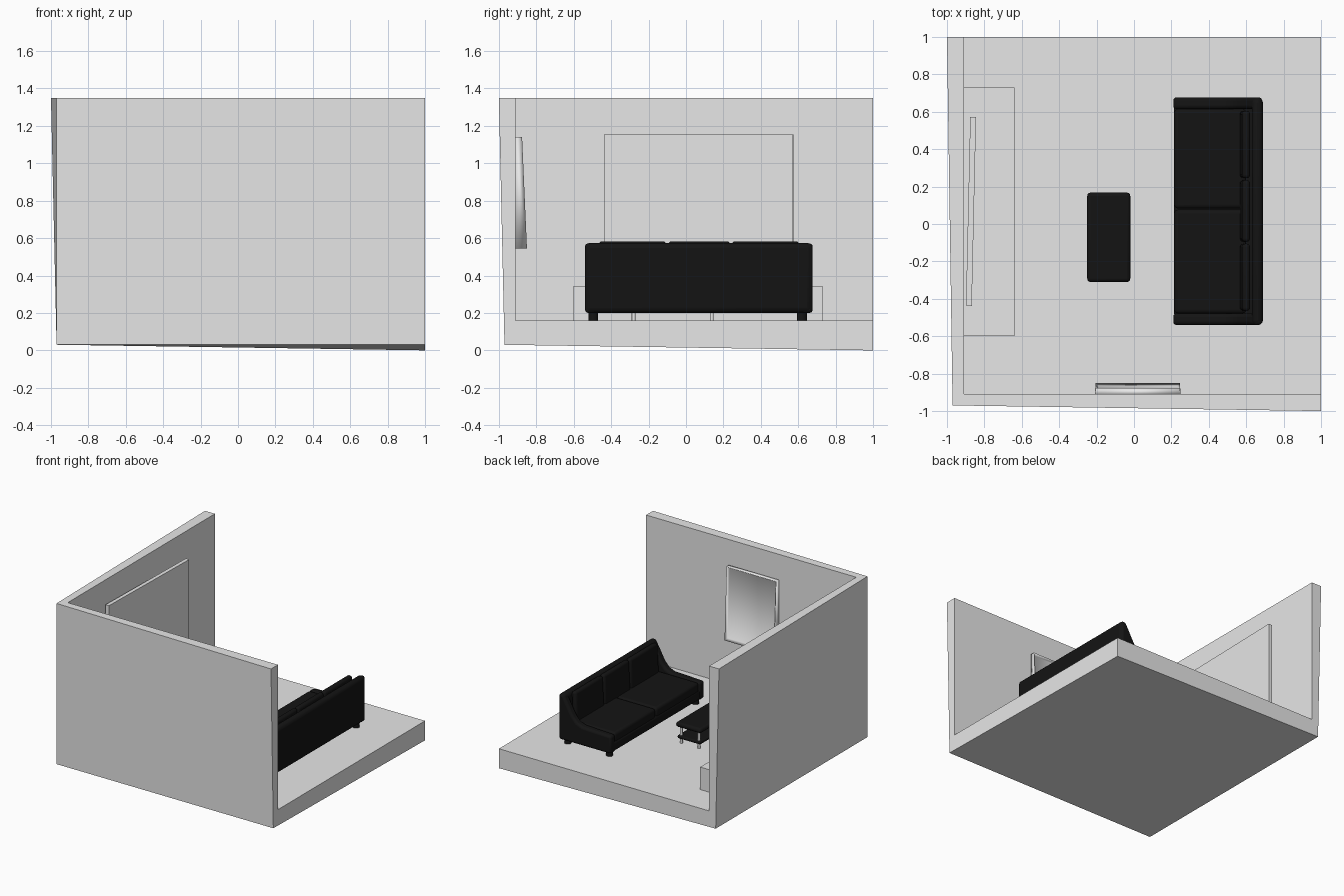
import bpy, bmesh, math
from mathutils import Matrix

if "Cube" in bpy.data.objects:
    bpy.data.objects.remove(bpy.data.objects["Cube"])


def material(name, v):
    m = bpy.data.materials.new(name)
    m.diffuse_color = (v, v, v, 1)
    m.use_nodes = True
    m.node_tree.nodes["Principled BSDF"].inputs["Base Color"].default_value = m.diffuse_color
    return m


GREY = material("light grey", 0.8)
BLACK = material("black", 0.007)


def finish(name, bm, mat, bevel=0, segs=3, smooth=None):
    bmesh.ops.recalc_face_normals(bm, faces=bm.faces)
    me = bpy.data.meshes.new(name)
    bm.to_mesh(me)
    bm.free()
    me.materials.append(mat)
    ob = bpy.data.objects.new(name, me)
    bpy.context.collection.objects.link(ob)
    if bevel:
        mod = ob.modifiers.new("round", "BEVEL")
        mod.width, mod.segments = bevel, segs
        mod.limit_method, mod.angle_limit = "ANGLE", math.radians(40)
        smooth = smooth or 50
    if smooth:
        for p in me.polygons:
            p.use_smooth = True
        me.set_sharp_from_angle(angle=math.radians(smooth))
    return ob


def box(name, lo, hi, mat, bevel=0, turn=0, tilt=0):
    bm = bmesh.new()
    bmesh.ops.create_cube(bm, size=1)
    for v in bm.verts:
        v.co = [c * (b - a) for c, a, b in zip(v.co, lo, hi)]
    mid = [(a + b) / 2 for a, b in zip(lo, hi)]
    bm.transform(Matrix.Translation(mid) @ Matrix.Rotation(turn, 4, "Z") @ Matrix.Rotation(tilt, 4, "Y"))
    return finish(name, bm, mat, bevel)


def cylinder(name, x, y, z0, z1, r, mat):
    bm = bmesh.new()
    bmesh.ops.create_cone(bm, cap_ends=True, segments=20, radius1=r, radius2=r, depth=z1 - z0)
    bm.transform(Matrix.Translation((x, y, (z0 + z1) / 2)))
    return finish(name, bm, mat, smooth=40)


def extrude_y(name, profile, y0, y1, mat, bevel):
    bm = bmesh.new()
    a = [bm.verts.new((x, y0, z)) for x, z in profile]
    b = [bm.verts.new((x, y1, z)) for x, z in profile]
    bm.faces.new(a)
    bm.faces.new(b[::-1])
    n = len(profile)
    for i in range(n):
        j = (i + 1) % n
        bm.faces.new((a[i], b[i], b[j], a[j]))
    return finish(name, bm, mat, bevel)


# room shell: floor and two walls, outer corner pulled slightly inwards
H, W, F, C = 1.35, -0.91, 0.16, -0.97
bm = bmesh.new()
V = [bm.verts.new(p) for p in (
    (C, C, .03), (C, C, H), (-1, 1, H), (C, 1, .03), (1, -1, H), (1, C, .03), (1, 1, 0),
    (W, W, F), (W, W, H), (W, 1, H), (W, 1, F), (1, W, H), (1, W, F), (1, 1, F))]
for f in ((0, 1, 2, 3), (0, 5, 4, 1), (0, 3, 6, 5),          # outside
          (7, 10, 9, 8), (7, 8, 11, 12), (7, 12, 13, 10),    # inside
          (1, 8, 9, 2), (1, 4, 11, 8), (2, 9, 10, 3),        # rims
          (3, 10, 13, 6), (5, 6, 13, 12), (4, 5, 12, 11)):
    bm.faces.new([V[i] for i in f])
finish("room_shell", bm, GREY)

# media bench and wall screen
box("media_bench", (W - .01, -.60, F - .01), (-.64, .73, .345), GREY)
box("wall_screen", (-.887, -.437, .48), (-.856, .573, 1.155), GREY, turn=-math.radians(1.3))

# framed wall picture: leans out at the bottom, recessed front, fully smooth
bm = bmesh.new()
bmesh.ops.create_cube(bm, size=1)
for v in bm.verts:
    top, front = v.co.z > 0, v.co.y > 0
    v.co.x = .02 + v.co.x * (.45 if front else .46)
    v.co.y = (-.876 if top else -.85) if front else -.915
    v.co.z = 1.14 if top else .545
face = max(bm.faces, key=lambda f: f.calc_center_median().y)
bmesh.ops.inset_region(bm, faces=[face], thickness=.022)
for v in face.verts:
    v.co.y -= .018
finish("wall_picture", bm, GREY, smooth=180)

# sofa: base, backrest, sloping arms
box("sofa_base", (.215, -.50, .20), (.68, .64, .285), BLACK, .02)
box("sofa_backrest", (.63, -.54, .20), (.69, .675, .575), BLACK, .028)
ARM = [(.21, .20), (.685, .20), (.685, .572), (.645, .572), (.61, .51), (.56, .42),
       (.52, .375), (.47, .355), (.21, .345)]
for side, y0 in (("front", -.54), ("back", .615)):
    extrude_y("sofa_arm_" + side, ARM, y0, y0 + .062, BLACK, .018)

# two seat cushions and three back cushions
for i, (y0, y1) in enumerate(((-.478, .077), (.083, .615))):
    box(f"seat_cushion_{i}", (.215, y0, .27), (.60, y1, .35), BLACK, .02)
for i, (y0, y1) in enumerate(((-.465, -.105), (-.095, .235), (.245, .605))):
    box(f"back_cushion_{i}", (.572, y0, .33), (.615, y1, .583), BLACK, .018, tilt=math.radians(3))

# sofa feet
for x in (.26, .64):
    for y in (-.495, .62):
        cylinder("sofa_foot", x, y, F, .215, .026, BLACK)

# coffee table: rounded top, lower shelf, thin posts
box("table_top", (-.25, -.31, .295), (-.02, .168, .335), BLACK, .018)
box("table_shelf", (-.24, -.30, .20), (-.03, .158, .225), BLACK, .01)
for x in (-.215, -.055):
    for y in (-.28, .138):
        cylinder("table_post", x, y, F, .30, .010, GREY)
